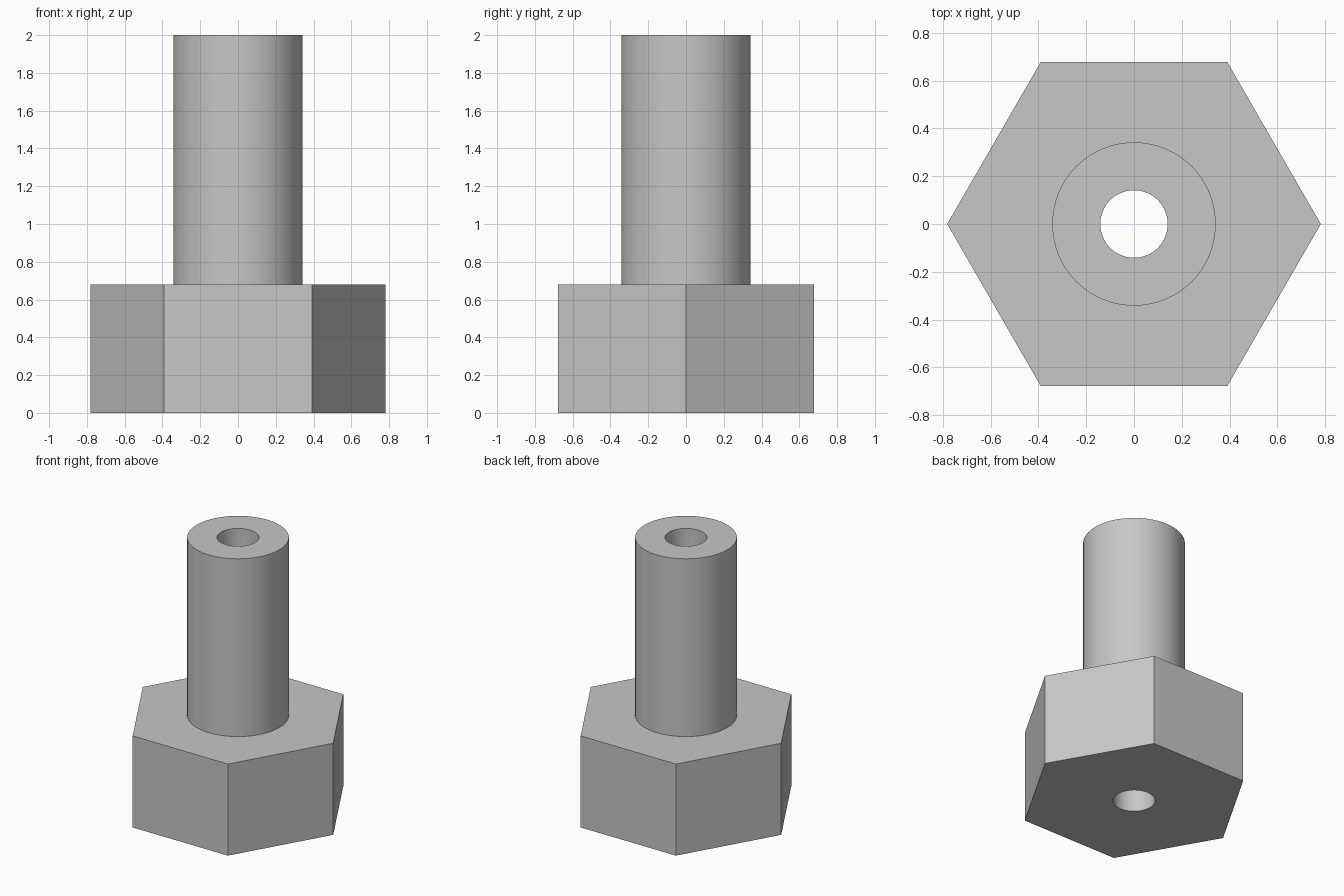
import bpy
import bmesh
from math import cos, sin, pi, radians

HEX_R, HEX_H = 0.782, 0.68
SHAFT_R, TOTAL_H = 0.342, 2.0
BORE_R = 0.141
SEGMENTS = 96

cube = bpy.data.objects.get("Cube")
if cube:
    bpy.data.objects.remove(cube, do_unlink=True)

steel = bpy.data.materials.new("grey_metal")
steel.use_nodes = True
steel.diffuse_color = (0.57, 0.57, 0.57, 1)
bsdf = next(n for n in steel.node_tree.nodes if n.type == 'BSDF_PRINCIPLED')
bsdf.inputs["Base Color"].default_value = steel.diffuse_color

bm = bmesh.new()


def ring(radius, z, sides):
    """Closed loop of edges, with a corner on +x."""
    verts = [bm.verts.new((radius * cos(2 * pi * i / sides),
                           radius * sin(2 * pi * i / sides), z))
             for i in range(sides)]
    return [bm.edges.new((verts[i - 1], verts[i])) for i in range(sides)]


def wall(a, b):
    """Quads between two loops with equal side counts."""
    for e, f in zip(a, b):
        bm.faces.new((*e.verts, f.verts[1], f.verts[0]))


def flat_with_hole(outer, inner):
    bmesh.ops.triangle_fill(bm, edges=outer + inner, use_beauty=True,
                            normal=(0, 0, 1))


hex_bottom = ring(HEX_R, 0, 6)
hex_top = ring(HEX_R, HEX_H, 6)
shaft_bottom = ring(SHAFT_R, HEX_H, SEGMENTS)
shaft_top = ring(SHAFT_R, TOTAL_H, SEGMENTS)
bore_bottom = ring(BORE_R, 0, SEGMENTS)
bore_top = ring(BORE_R, TOTAL_H, SEGMENTS)

# Hexagonal head, round shaft and through bore
wall(hex_bottom, hex_top)
wall(shaft_bottom, shaft_top)
wall(bore_bottom, bore_top)
# Top rim, shoulder and underside
wall(shaft_top, bore_top)
flat_with_hole(hex_top, shaft_bottom)
flat_with_hole(hex_bottom, bore_bottom)
bmesh.ops.recalc_face_normals(bm, faces=bm.faces[:])

mesh = bpy.data.meshes.new("hex_standoff")
bm.to_mesh(mesh)
bm.free()
mesh.materials.append(steel)
standoff = bpy.data.objects.new("hex_standoff", mesh)
bpy.context.collection.objects.link(standoff)

bpy.ops.object.select_all(action='DESELECT')
standoff.select_set(True)
bpy.context.view_layer.objects.active = standoff
bpy.ops.object.shade_smooth_by_angle(angle=radians(30))
